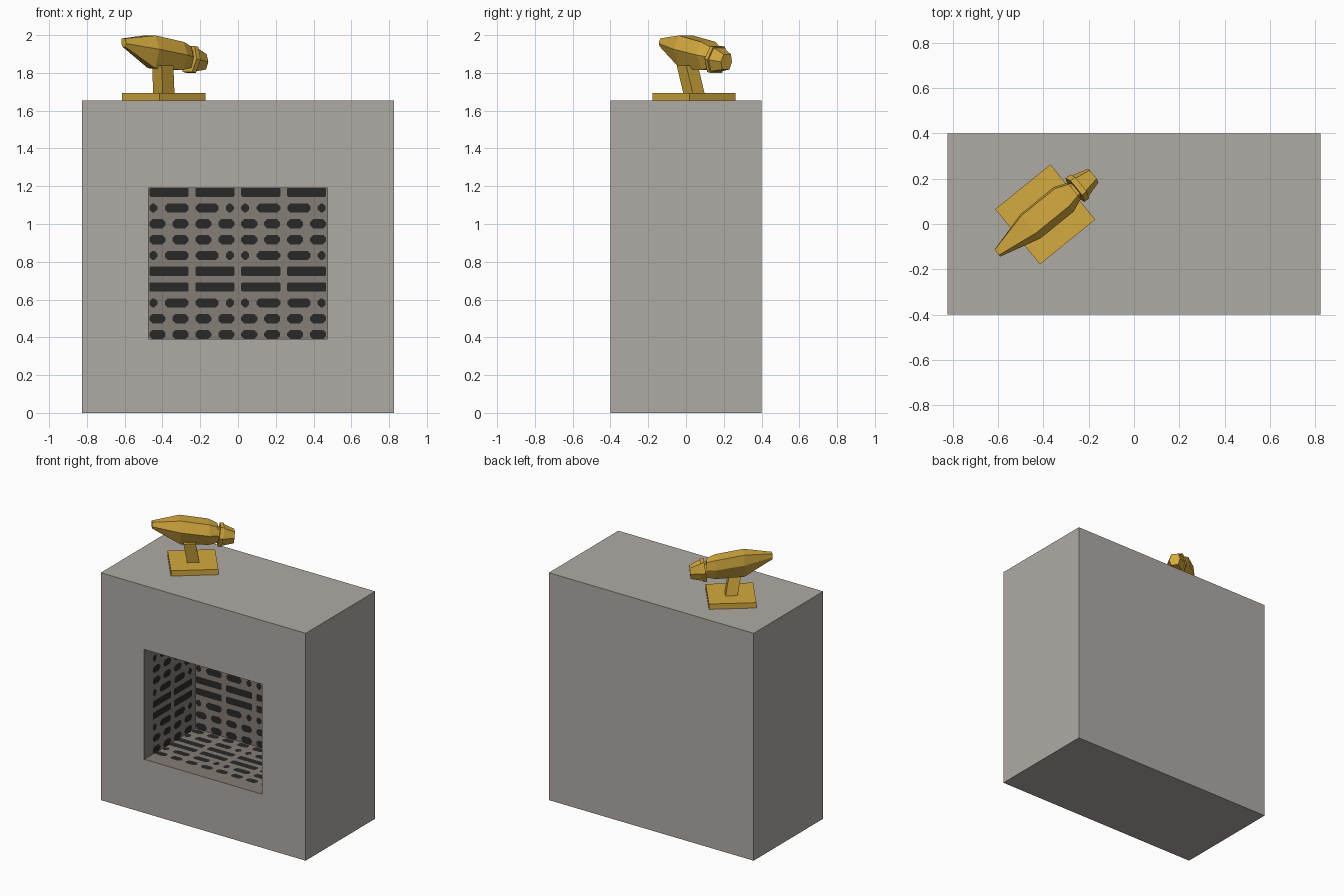
import bpy, bmesh, math
from mathutils import Vector, Matrix

if "Cube" in bpy.data.objects:
    bpy.data.objects.remove(bpy.data.objects["Cube"])


def material(name, rgb):
    m = bpy.data.materials.new(name)
    m.diffuse_color = (*rgb, 1)
    m.use_nodes = True
    m.node_tree.nodes["Principled BSDF"].inputs["Base Color"].default_value = m.diffuse_color
    return m


STONE = material("grey stone", (0.43, 0.40, 0.375))
MORTAR = material("dark mortar", (0.235, 0.205, 0.18))
SOOT = material("soot black", (0.022, 0.022, 0.022))
GOLD = material("gold metal", (0.66, 0.40, 0.05))


def finish(bm, name, mats, recalc=True):
    if recalc:
        bmesh.ops.recalc_face_normals(bm, faces=bm.faces[:])
    me = bpy.data.meshes.new(name)
    bm.to_mesh(me)
    bm.free()
    ob = bpy.data.objects.new(name, me)
    for m in mats:
        me.materials.append(m)
    bpy.context.collection.objects.link(ob)
    return ob


def loft(bm, rings):
    """Skin a list of equal-length point rings and cap both ends."""
    rows = [[bm.verts.new(p) for p in r] for r in rings]
    n = len(rows[0])
    for a, b in zip(rows, rows[1:]):
        for i in range(n):
            j = (i + 1) % n
            bm.faces.new((a[i], a[j], b[j], b[i]))
    bm.faces.new(rows[0][::-1])
    bm.faces.new(rows[-1])


# Chimney block: outer shell, front rim and recess are one continuous skin
W, D, H = 0.825, 0.4, 1.655
OX, Z0, Z1, BACK, LIP = 0.475, 0.39, 1.19, 0.19, -0.31


def rect(x, y, z0, z1):
    return [(-x, y, z0), (x, y, z0), (x, y, z1), (-x, y, z1)]


bm = bmesh.new()
loft(bm, [rect(W, D, 0, H), rect(W, -D, 0, H), rect(OX, -D, Z0, Z1), rect(OX, BACK, Z0, Z1)])
for f in bm.faces:
    c = f.calc_center_median()
    if abs(c.x) < OX + 0.01 and -D + 0.01 < c.y < BACK + 0.01 and Z0 - 0.01 < c.z < Z1 + 0.01:
        f.material_index = 1
finish(bm, "chimney_block", [STONE, MORTAR])

# Sooty brick marks: (start, end) pairs repeated with a period
PATTERNS = {
    "A": (0.243, [(0, 0.207)]),
    "B": (0.486, [(0, 0.042), (0.082, 0.207), (0.245, 0.367), (0.405, 0.447)]),
    "C": (0.1215, [(0, 0.085)]),
}


def segments(kind, length):
    period, segs = PATTERNS[kind]
    for k in range(int(length / period) + 1):
        for a, b in segs:
            a, b = a + k * period + 0.006, min(b + k * period + 0.006, length - 0.004)
            if b - a > 0.02:
                yield a, b


def brick_marks(name, origin, along, up, normal, length, kinds, first):
    bm = bmesh.new()
    along, up, normal = Vector(along), Vector(up), Vector(normal)
    for i, kind in enumerate(kinds):
        t = first + i * 0.0837
        h = 0.0245
        r = 0.006 if kind == "A" else 0.016
        for a, b in segments(kind, length):
            pts = [(a + r, t - h), (b - r, t - h), (b, t - h + r), (b, t + h - r),
                   (b - r, t + h), (a + r, t + h), (a, t + h - r), (a, t - h + r)]
            f = bm.faces.new([bm.verts.new(Vector(origin) + along * s + up * v + normal * 0.003)
                              for s, v in pts])
            f.normal_update()
            if f.normal.dot(normal) < 0:
                f.normal_flip()
    finish(bm, name, [SOOT], recalc=False)


X, Y, Z = (1, 0, 0), (0, 1, 0), (0, 0, 1)
ROWS = "ABCCBAABCC"[::-1]
brick_marks("back_wall_bricks", (-OX, BACK, Z0), X, Z, (0, -1, 0), 2 * OX, ROWS, 0.025)
brick_marks("left_wall_bricks", (-OX, LIP, Z0), Y, Z, X, BACK - LIP, ROWS, 0.025)
brick_marks("right_wall_bricks", (OX, LIP, Z0), Y, Z, (-1, 0, 0), BACK - LIP, ROWS, 0.025)
brick_marks("floor_bricks", (-OX, LIP, Z0), X, Y, Z, 2 * OX, "CBAABC", 0.04)
brick_marks("ceiling_bricks", (-OX, LIP, Z1), X, Y, (0, 0, -1), 2 * OX, "CBAABC", 0.04)

# Gold ornament, built along local x and turned on the block top
PLACE = Matrix.Translation((-0.3925, 0.0425, 0)) @ Matrix.Rotation(math.radians(39), 4, "Z")


def ornament(name, rings):
    bm = bmesh.new()
    loft(bm, rings)
    ob = finish(bm, name, [GOLD])
    ob.data.transform(PLACE)


def square(cx, cy, z, s):
    return [(cx - s, cy - s, z), (cx + s, cy - s, z), (cx + s, cy + s, z), (cx - s, cy + s, z)]


def hexagon(u, top, mid, bottom, wt, wm, wb, lean=0.0, rake=0.0):
    """Six-sided cross-section; lean shifts the top sideways, rake along the axis."""
    k = rake * (top - bottom)
    return [(u + k, wt + lean, top), (u + k / 2, wm, mid), (u, wb, bottom),
            (u, -wb, bottom), (u + k / 2, -wm, mid), (u + k, -wt + lean, top)]


ornament("base_plate", [square(0, 0, 1.655, 0.157), square(0, 0, 1.694, 0.157)])
ornament("stand", [square(0, 0, 1.69, 0.040), square(-0.027, -0.024, 1.84, 0.040)])
ornament("body", [
    hexagon(-0.272, 1.982, 1.955, 1.938, 0.015, 0.020, 0.012, 0.004),
    hexagon(-0.085, 1.998, 1.925, 1.825, 0.050, 0.069, 0.030, 0.012),
    hexagon(0.105, 1.964, 1.895, 1.815, 0.050, 0.070, 0.030, 0.012),
    hexagon(0.165, 1.940, 1.885, 1.828, 0.032, 0.046, 0.028, 0.006),
])
ornament("neck", [
    hexagon(0.155, 1.925, 1.88, 1.835, 0.025, 0.038, 0.025),
    hexagon(0.195, 1.920, 1.875, 1.825, 0.025, 0.038, 0.025),
])
# Head with a collar step and a tapered tip
ornament("head_collar", [
    hexagon(0.160, 1.942, 1.875, 1.805, 0.040, 0.067, 0.040, 0.004, 0.15),
    hexagon(0.186, 1.938, 1.870, 1.800, 0.040, 0.067, 0.040, 0.004, 0.15),
])
ornament("head_tip", [
    hexagon(0.186, 1.932, 1.870, 1.808, 0.036, 0.060, 0.036, 0.004, 0.15),
    hexagon(0.268, 1.898, 1.858, 1.818, 0.024, 0.038, 0.024, 0.004, 0.10),
])
